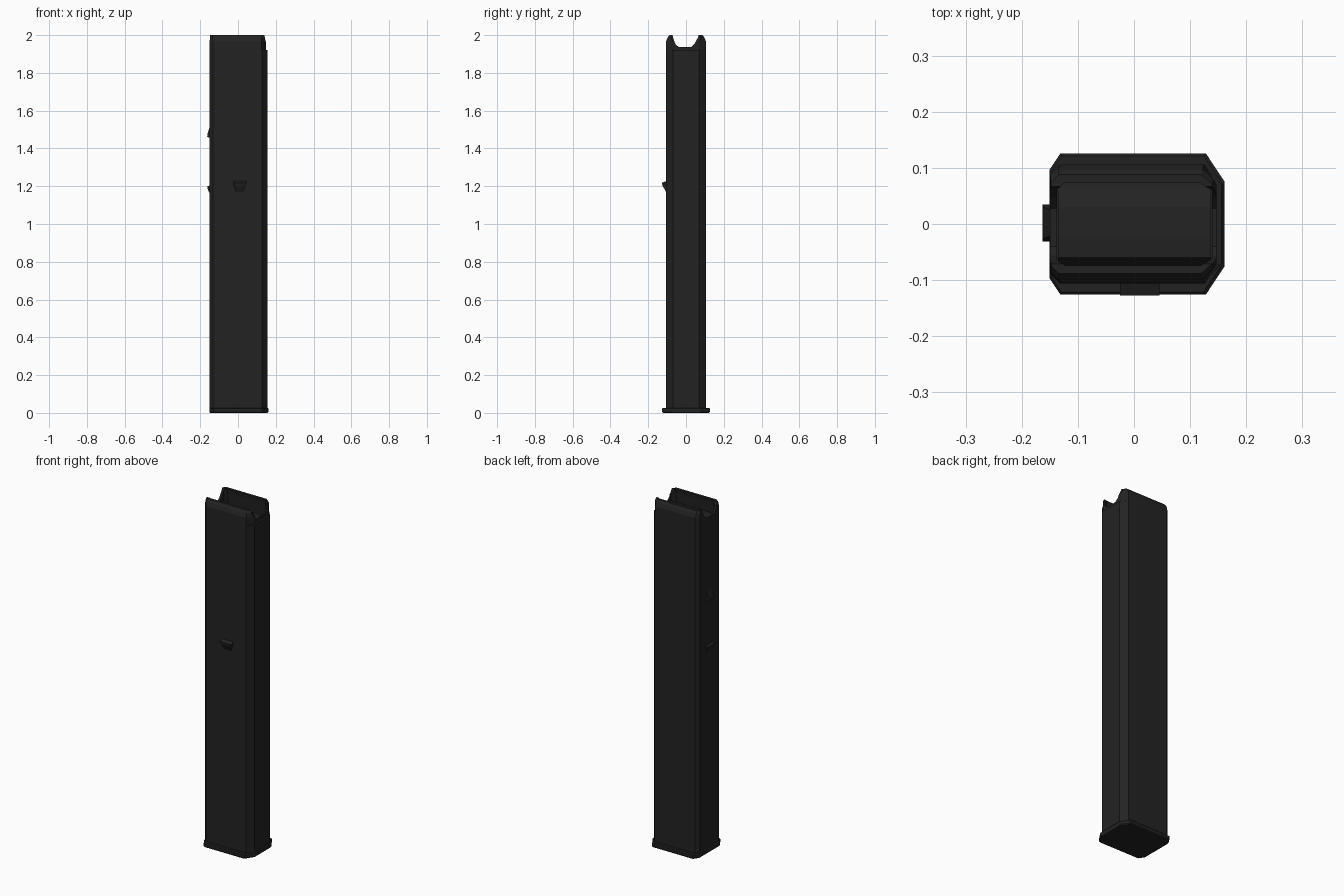
import bpy, bmesh

if "Cube" in bpy.data.objects:
    bpy.data.objects.remove(bpy.data.objects["Cube"])

steel = bpy.data.materials.new("black_steel")
steel.diffuse_color = (0.0165, 0.0165, 0.0165, 1)
steel.use_nodes = True
steel.node_tree.nodes["Principled BSDF"].inputs["Base Color"].default_value = steel.diffuse_color


def finish(name, bm):
    bmesh.ops.recalc_face_normals(bm, faces=bm.faces)
    mesh = bpy.data.meshes.new(name)
    bm.to_mesh(mesh)
    bm.free()
    obj = bpy.data.objects.new(name, mesh)
    bpy.context.collection.objects.link(obj)
    mesh.materials.append(steel)
    return obj


def loft(name, rings):
    """Bridge equal-length rings of points and cap both ends."""
    bm = bmesh.new()
    loops = [[bm.verts.new(p) for p in ring] for ring in rings]
    n = len(loops[0])
    for a, b in zip(loops, loops[1:]):
        for i in range(n):
            j = (i + 1) % n
            bm.faces.new((a[i], a[j], b[j], b[i]))
    bm.faces.new(loops[0])
    bm.faces.new(loops[-1])
    return finish(name, bm)


def octagon(z, x0, x1, y, left=(0.018, 0.018), right=(0.03, 0.036)):
    """Box outline with small corner cuts at the left and larger ones at the right."""
    half = [(x0, y - left[1]), (x0 + left[0], y), (x1 - right[0], y), (x1, y - right[1])]
    return [(px, py, z) for px, py in half] + [(px, -py, z) for px, py in reversed(half)]


def prism_x(name, profile, x0, x1):
    return loft(name, [[(x, y, z) for y, z in profile] for x in (x0, x1)])


# Tube: outer walls, stepped shoulder, inward-bent lips, hollow mouth
small = dict(left=(0.014, 0.014), right=(0.02, 0.018))
tube = loft("magazine_tube", [
    octagon(0.015, -0.15, 0.156, 0.106),
    octagon(1.92, -0.15, 0.156, 0.106),
    octagon(1.922, -0.15, 0.147, 0.106, right=(0.022, 0.036)),
    octagon(1.965, -0.15, 0.147, 0.106, right=(0.022, 0.036)),
    octagon(1.988, -0.149, 0.142, 0.097, **small),
    octagon(2.0, -0.148, 0.140, 0.088, **small),
    octagon(2.0, -0.137, 0.139, 0.074, **small),
    octagon(1.975, -0.137, 0.139, 0.079, **small),
    octagon(1.88, -0.137, 0.139, 0.086, **small),
])

# Scooped notch through both end walls
notch = prism_x("notch_cutter", [
    (-0.076, 2.02), (-0.068, 1.985), (-0.056, 1.952), (-0.04, 1.938),
    (0.028, 1.938), (0.046, 1.955), (0.062, 1.985), (0.074, 2.02)], -0.3, 0.3)
notch.hide_render = True
notch.hide_viewport = True
cut = tube.modifiers.new("mouth_notch", 'BOOLEAN')
cut.operation = 'DIFFERENCE'
cut.solver = 'EXACT'
cut.object = notch

# Follower plate inside the mouth
prism_x("follower", [
    (-0.08, 1.87), (-0.08, 1.905), (-0.06, 1.932), (-0.02, 1.936),
    (0.03, 1.932), (0.065, 1.905), (0.08, 1.885), (0.08, 1.87)], -0.135, 0.137)

# Floor plate with bevelled rims
base = dict(left=(0.02, 0.03), right=(0.033, 0.05))
loft("floor_plate", [
    octagon(0.0, -0.149, 0.157, 0.121, **base),
    octagon(0.006, -0.151, 0.161, 0.126, **base),
    octagon(0.022, -0.151, 0.161, 0.126, **base),
    octagon(0.027, -0.149, 0.157, 0.121, **base),
])


def catch(name, place, wide, narrow, depth, z_wide, z_narrow, z_root):
    """Wedge tab: a ledge at z_wide tapering back into the wall at z_narrow."""
    inner = [(-wide, -0.004, z_root), (wide, -0.004, z_root),
             (narrow, -0.004, z_narrow), (-narrow, -0.004, z_narrow)]
    step = z_wide + (z_narrow - z_wide) * 0.25
    outer = [(-wide, depth, z_wide), (wide, depth, z_wide),
             (wide * 0.85, depth * 0.9, step), (-wide * 0.85, depth * 0.9, step)]
    loft(name, [[place(*p) for p in inner], [place(*p) for p in outer]])


# Catch tabs on the front and left walls
catch("front_catch", lambda s, d, z: (0.01 + s, -0.106 - d, z),
      0.035, 0.02, 0.021, 1.218, 1.163, 1.228)
for name, z_wide, z_narrow, z_root in (("upper_left_catch", 1.46, 1.525, 1.457),
                                       ("lower_left_catch", 1.198, 1.155, 1.206)):
    catch(name, lambda s, d, z: (-0.15 - d, 0.002 + s, z),
          0.033, 0.022, 0.013, z_wide, z_narrow, z_root)
